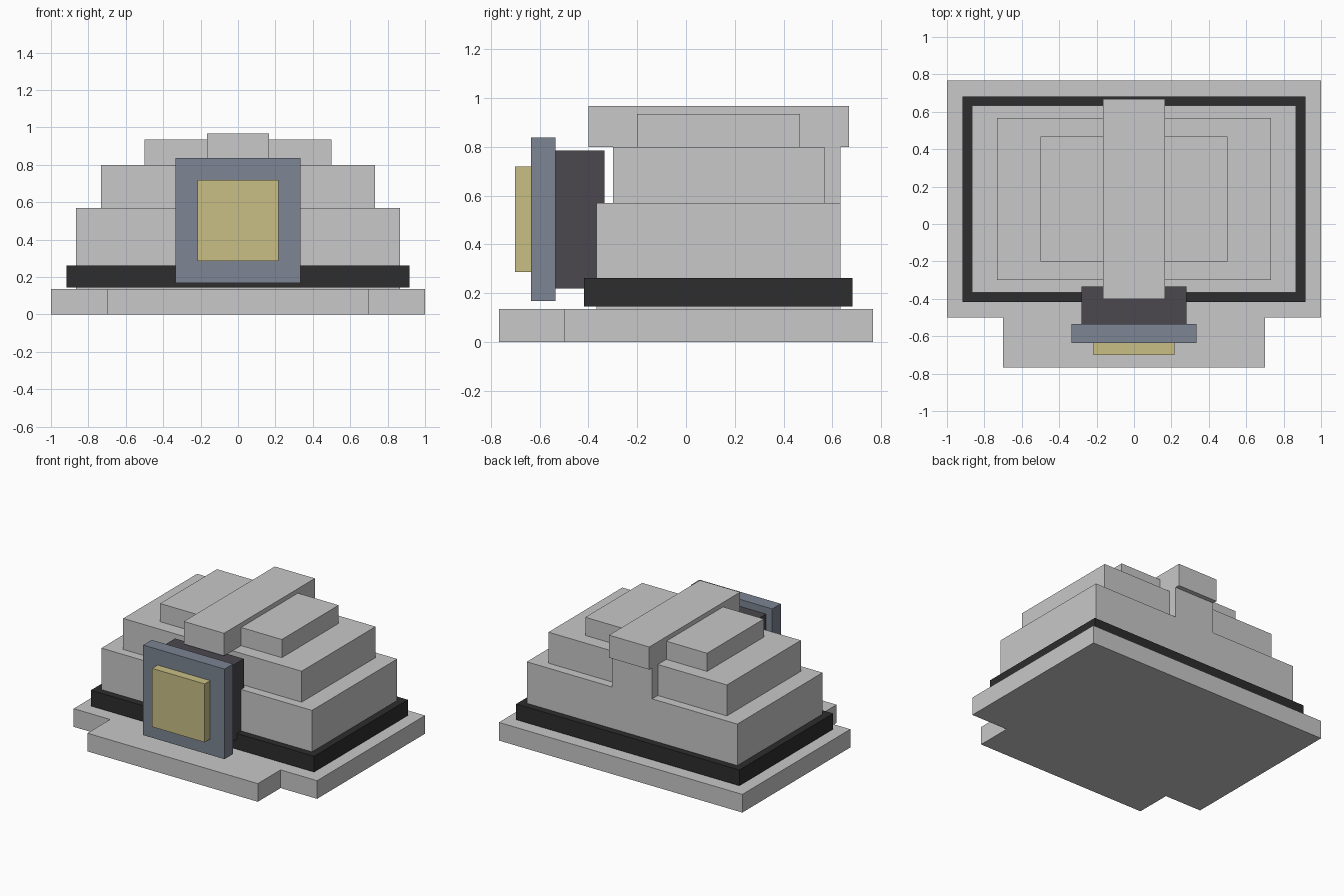
import bpy
import bmesh

cube = bpy.data.objects.get("Cube")
if cube:
    bpy.data.objects.remove(cube, do_unlink=True)


def material(name, rgb):
    mat = bpy.data.materials.new(name)
    mat.use_nodes = True
    colour = (*rgb, 1.0)
    mat.diffuse_color = colour
    mat.node_tree.nodes["Principled BSDF"].inputs["Base Color"].default_value = colour
    return mat


light_grey = material("light grey", (0.58, 0.58, 0.58))
black = material("black", (0.026, 0.026, 0.026))
dark_grey = material("dark grey", (0.069, 0.065, 0.074))
slate_blue = material("slate blue", (0.205, 0.235, 0.292))
pale_yellow = material("pale yellow", (0.578, 0.521, 0.235))


def prism(name, outline, bottom, top, mat):
    """Extrude a flat counter-clockwise outline from bottom to top."""
    bm = bmesh.new()
    face = bm.faces.new([bm.verts.new((x, y, bottom)) for x, y in outline])
    result = bmesh.ops.extrude_face_region(bm, geom=[face], use_keep_orig=True)
    verts = [v for v in result["geom"] if isinstance(v, bmesh.types.BMVert)]
    bmesh.ops.translate(bm, verts=verts, vec=(0, 0, top - bottom))
    bmesh.ops.recalc_face_normals(bm, faces=bm.faces)
    mesh = bpy.data.meshes.new(name)
    bm.to_mesh(mesh)
    bm.free()
    mesh.materials.append(mat)
    obj = bpy.data.objects.new(name, mesh)
    bpy.context.collection.objects.link(obj)
    return obj


def block(name, half_width, front, back, bottom, top, mat):
    """Box centred on x = 0."""
    w = half_width
    outline = [(-w, front), (w, front), (w, back), (-w, back)]
    return prism(name, outline, bottom, top, mat)


# Ground slab with a narrower step at the front
right_half = [(0.7, -0.767), (0.7, -0.5), (1.0, -0.5), (1.0, 0.767)]
left_half = [(-x, y) for x, y in reversed(right_half)]
prism("base_slab", right_half + left_half, 0.0, 0.135, light_grey)

# Stepped body and the band around its foot
block("lower_tier", 0.865, -0.367, 0.633, 0.135, 0.57, light_grey)
block("middle_tier", 0.733, -0.3, 0.567, 0.57, 0.8, light_grey)
block("upper_tier", 0.5, -0.2, 0.467, 0.8, 0.935, light_grey)
block("foot_band", 0.917, -0.417, 0.683, 0.145, 0.262, black)

# Ridge beam over the top and the pillar carrying it at the back
block("ridge_beam", 0.165, -0.4, 0.667, 0.8, 0.968, light_grey)
block("rear_pillar", 0.165, 0.567, 0.633, 0.57, 0.8, light_grey)

# Front doorway: dark housing, framed panel and raised centre
block("door_housing", 0.282, -0.535, -0.335, 0.22, 0.785, dark_grey)
block("door_panel", 0.334, -0.635, -0.535, 0.168, 0.837, slate_blue)
block("door_centre", 0.216, -0.7, -0.635, 0.286, 0.72, pale_yellow)
